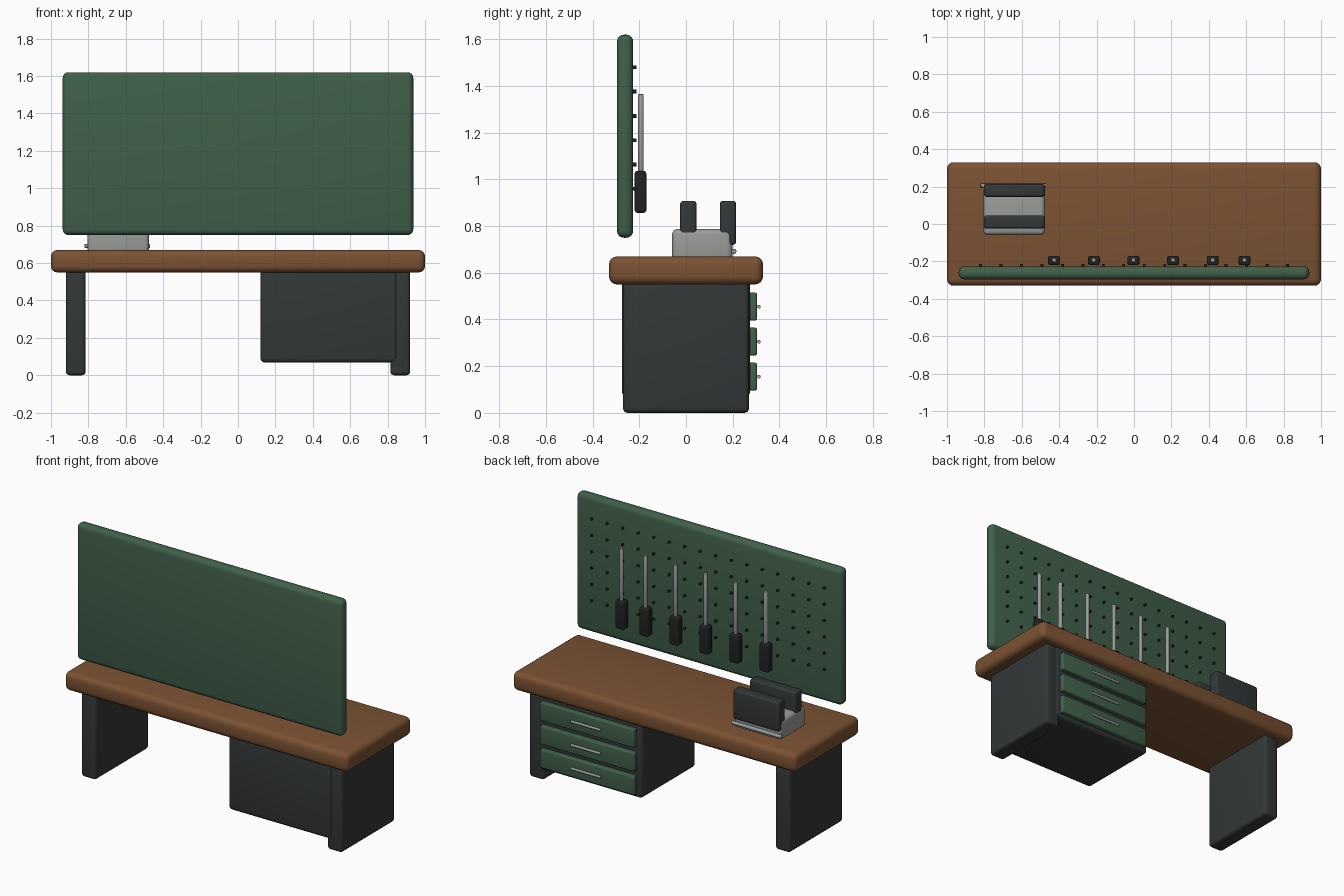
import bpy
import math

if "Cube" in bpy.data.objects:
    bpy.data.objects.remove(bpy.data.objects["Cube"])


def material(name, rgb):
    m = bpy.data.materials.new(name)
    m.diffuse_color = (*rgb, 1.0)
    m.use_nodes = True
    m.node_tree.nodes["Principled BSDF"].inputs["Base Color"].default_value = m.diffuse_color
    return m


WOOD = material("wood", (0.20, 0.085, 0.033))
GREEN = material("green_paint", (0.052, 0.115, 0.068))
CHARCOAL = material("charcoal", (0.034, 0.039, 0.039))
BLACK = material("black", (0.015, 0.017, 0.017))
STEEL = material("steel", (0.32, 0.335, 0.32))


def finish(ob, name, mat, bevel, segments):
    ob.name = name
    ob.data.materials.append(mat)
    if bevel:
        mod = ob.modifiers.new("rounded_edges", 'BEVEL')
        mod.width = bevel
        mod.segments = segments
        mod.limit_method = 'ANGLE'
        bpy.ops.object.modifier_apply(modifier=mod.name)
    bpy.ops.object.shade_smooth_by_angle(angle=math.radians(40))
    return ob


def box(name, x, y, z, mat, bevel=0.015):
    """Rounded box given as (min, max) pairs along each axis."""
    bpy.ops.mesh.primitive_cube_add(
        size=1, location=[(a + b) / 2 for a, b in (x, y, z)])
    ob = bpy.context.object
    ob.scale = [b - a for a, b in (x, y, z)]
    bpy.ops.object.transform_apply(location=False, rotation=False, scale=True)
    return finish(ob, name, mat, bevel, 4)


def rod(name, centre, length, radius, axis, mat, sides=16, bevel=0.0):
    rot = {'x': (0, math.pi / 2, 0), 'y': (math.pi / 2, 0, 0), 'z': (0, 0, 0)}
    bpy.ops.mesh.primitive_cylinder_add(
        vertices=sides, radius=radius, depth=length,
        location=centre, rotation=rot[axis])
    return finish(bpy.context.object, name, mat, bevel, 2)


# Bench top and panel legs
box("bench_top", (-1, 1), (-0.33, 0.33), (0.55, 0.67), WOOD, 0.035)
box("left_leg", (-0.92, -0.815), (-0.27, 0.27), (0, 0.565), CHARCOAL, 0.02)
box("right_leg", (0.815, 0.92), (-0.27, 0.27), (0, 0.565), CHARCOAL, 0.02)

# Drawer cabinet with three drawers and bar pulls
box("drawer_cabinet", (0.12, 0.855), (-0.275, 0.275), (0.068, 0.57), CHARCOAL, 0.025)
for i in range(3):
    z = 0.155 + 0.15 * i
    box(f"drawer_front_{i + 1}", (0.155, 0.82), (0.265, 0.305),
        (z - 0.06, z + 0.06), GREEN, 0.01)
    rod(f"drawer_pull_{i + 1}", (0.487, 0.312, z), 0.21, 0.008, 'x', STEEL, 12)

# Pegboard and its grid of peg holes
box("pegboard", (-0.937, 0.937), (-0.296, -0.226), (0.75, 1.62), GREEN, 0.03)
for col in range(16):
    for row in range(6):
        rod(f"peg_hole_{col + 1}_{row + 1}",
            (-0.82 + col * 1.64 / 15, -0.221, 1.48 - 0.104 * row),
            0.016, 0.008, 'y', BLACK, 10)

# Hanging tools: dark grip below a steel shaft
for i, x in enumerate((-0.427, -0.215, -0.003, 0.209, 0.421, 0.59)):
    box(f"tool_grip_{i + 1}", (x - 0.032, x + 0.032), (-0.22, -0.17),
        (0.857, 1.037), BLACK, 0.012)
    rod(f"tool_shaft_{i + 1}", (x, -0.193, 1.19), 0.35, 0.012, 'z', STEEL,
        16, 0.003)

# Bench vise: body, two jaws, tightening bar
box("vise_body", (-0.805, -0.475), (-0.06, 0.20), (0.65, 0.788), STEEL, 0.025)
for name, y in (("rear", 0.01), ("front", 0.18)):
    box(f"vise_{name}_jaw", (-0.803, -0.477), (y - 0.035, y + 0.035),
        (0.72, 0.908), CHARCOAL, 0.014)
rod("vise_bar", (-0.645, 0.205, 0.692), 0.35, 0.011, 'x', STEEL, 16, 0.003)
